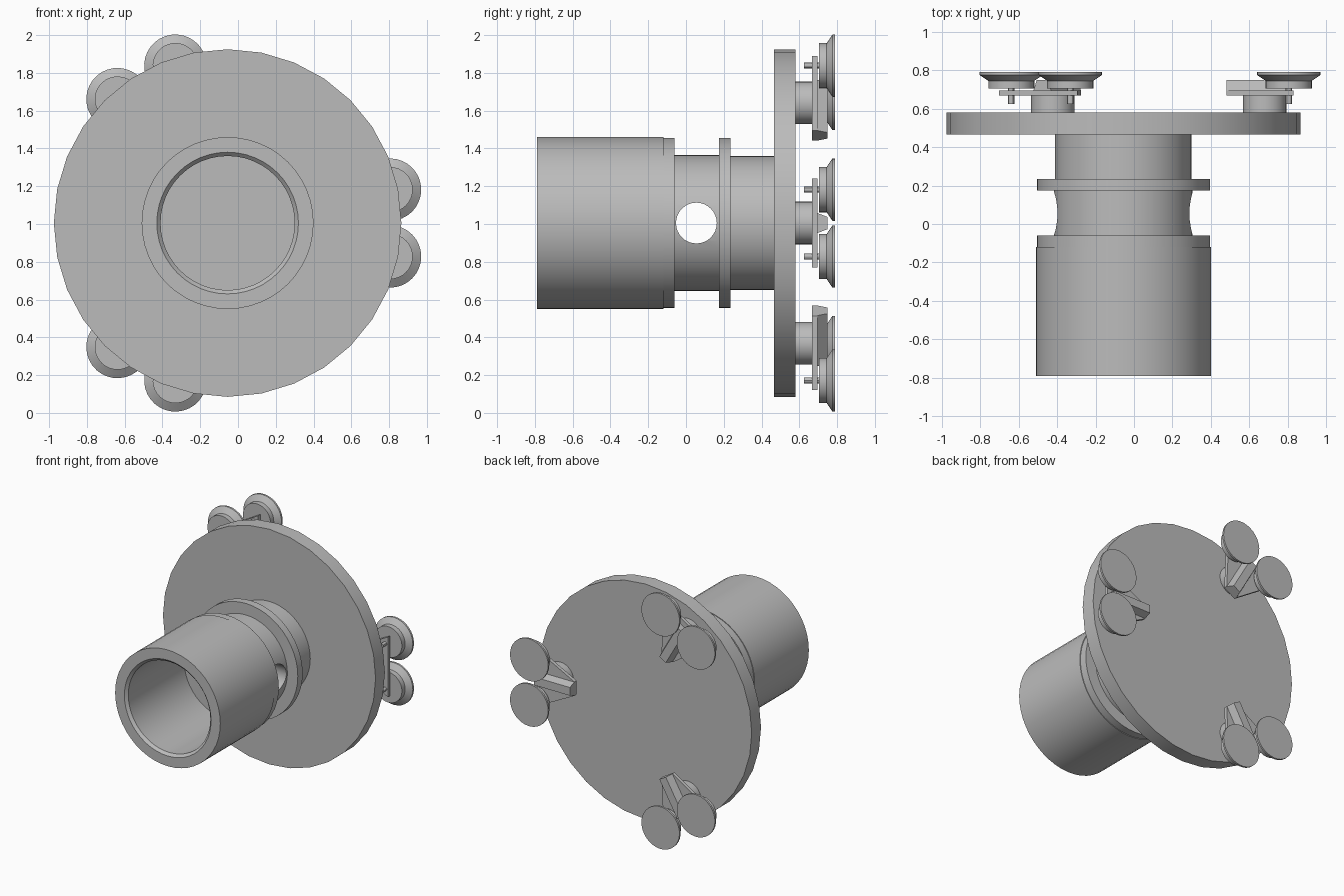
import bpy, bmesh
from math import radians, pi
from mathutils import Matrix, Vector

if "Cube" in bpy.data.objects:
    bpy.data.objects.remove(bpy.data.objects["Cube"], do_unlink=True)

AXIS_X, AXIS_Z = -0.055, 1.005

grey = bpy.data.materials.new("plain grey")
grey.use_nodes = True
grey.diffuse_color = (0.5, 0.5, 0.5, 1)
grey.node_tree.nodes["Principled BSDF"].inputs["Base Color"].default_value = (0.5, 0.5, 0.5, 1)


def finish(name, bm, matrix):
    bmesh.ops.recalc_face_normals(bm, faces=bm.faces)
    mesh = bpy.data.meshes.new(name)
    bm.to_mesh(mesh)
    bm.free()
    mesh.materials.append(grey)
    obj = bpy.data.objects.new(name, mesh)
    bpy.context.collection.objects.link(obj)
    obj.matrix_world = matrix
    return obj


def smooth(obj):
    bpy.ops.object.select_all(action='DESELECT')
    obj.select_set(True)
    bpy.context.view_layer.objects.active = obj
    bpy.ops.object.shade_smooth_by_angle(angle=radians(30))


def lathe(name, profile, matrix, x=0, z=0, steps=32):
    """Turn (y, radius) points around the y direction through (x, z)."""
    bm = bmesh.new()
    verts = [bm.verts.new((x + r, y, z)) for y, r in profile]
    edges = [bm.edges.new(pair) for pair in zip(verts, verts[1:])]
    bmesh.ops.spin(bm, geom=verts + edges, cent=(x, 0, z), axis=(0, 1, 0),
                   angle=2 * pi, steps=steps, use_merge=True)
    bmesh.ops.remove_doubles(bm, verts=bm.verts, dist=0.0002)
    return finish(name, bm, matrix)


def rod(name, y0, y1, r, matrix, x=0, z=0, steps=32):
    return lathe(name, [(y0, 0), (y0, r), (y1, r), (y1, 0)], matrix, x, z, steps)


def loft(name, lower, upper, matrix):
    """Join two outlines of (x, y, z) points into a closed solid."""
    bm = bmesh.new()
    a = [bm.verts.new(p) for p in lower]
    b = [bm.verts.new(p) for p in upper]
    bm.faces.new(a)
    bm.faces.new(b)
    for i in range(len(a)):
        j = (i + 1) % len(a)
        bm.faces.new((a[i], a[j], b[j], b[i]))
    return finish(name, bm, matrix)


base = Matrix.Translation((AXIS_X, 0, AXIS_Z))

# Hollow socket, neck and collar in one turned piece
shaft = lathe("socket_and_neck", [
    (-0.08, 0), (-0.08, 0.355), (-0.77, 0.355), (-0.79, 0.375), (-0.79, 0.455),
    (-0.12, 0.455), (-0.12, 0.45), (-0.06, 0.45), (-0.06, 0.36), (0.175, 0.36),
    (0.175, 0.45), (0.235, 0.45), (0.235, 0.355), (0.47, 0.355), (0.47, 0)], base, steps=48)

# Cross hole through the neck
cutter = rod("hole_cutter", -0.7, 0.7, 0.108,
             Matrix.Translation((AXIS_X, 0.055, AXIS_Z)) @ Matrix.Rotation(pi / 2, 4, 'Z'))
cutter.hide_render = True
cut = shaft.modifiers.new("cross_hole", 'BOOLEAN')
cut.operation = 'DIFFERENCE'
cut.solver = 'EXACT'
cut.object = cutter
bpy.ops.object.select_all(action='DESELECT')
shaft.select_set(True)
bpy.context.view_layer.objects.active = shaft
bpy.ops.object.modifier_apply(modifier=cut.name)
bpy.data.objects.remove(cutter, do_unlink=True)
smooth(shaft)

# Large round plate
smooth(rod("main_disc", 0.465, 0.58, 0.92, base))

# Three foot assemblies, each carrying two cups
CUP = [(0.705, 0), (0.705, 0.12), (0.745, 0.12), (0.775, 0.165), (0.79, 0.165), (0.79, 0)]
PLATE = [(0.535, -0.055), (0.885, -0.235), (0.885, 0.235), (0.535, 0.055)]


def rib_outline(y, half):
    return [(0.535, y, -half), (0.845, y, -half), (0.845, y, half), (0.535, y, half)]


for n in range(3):
    turn = base @ Matrix.Rotation(n * 2 * pi / 3, 4, 'Y')
    tag = f"_{n + 1}"
    smooth(rod("foot_post" + tag, 0.575, 0.67, 0.113, turn, x=0.735))
    loft("foot_bracket" + tag, [(x, 0.668, z) for x, z in PLATE],
         [(x, 0.695, z) for x, z in PLATE], turn)
    loft("foot_rib" + tag, rib_outline(0.69, 0.055), rib_outline(0.75, 0.032), turn)
    for side, z in (("a", -0.177), ("b", 0.177)):
        smooth(lathe("cup" + tag + side, CUP, turn, x=0.86, z=z))
        smooth(rod("cup_pin" + tag + side, 0.625, 0.71, 0.016, turn, x=0.86, z=z, steps=12))
